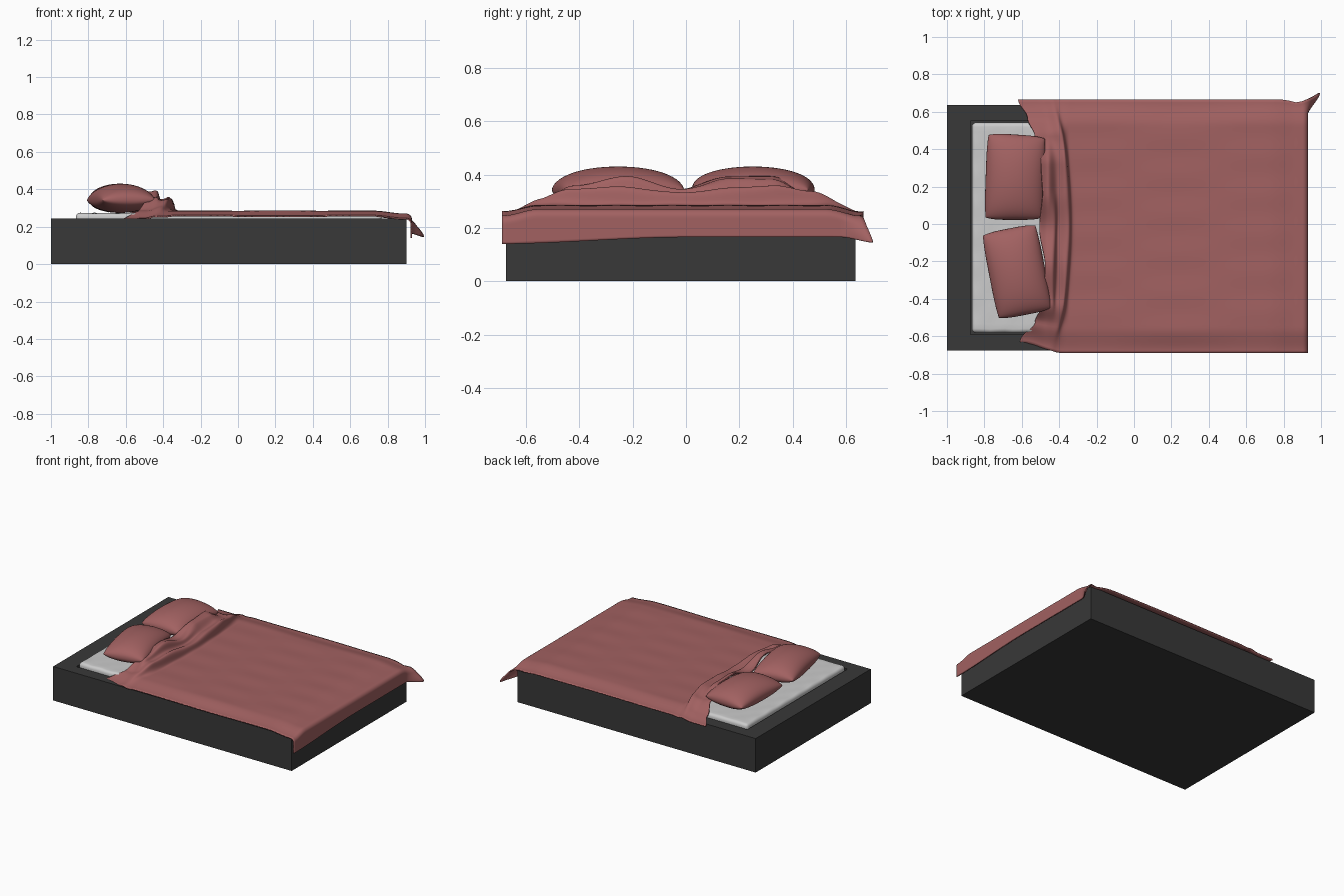
import bpy, bmesh, math
from mathutils import Matrix, Vector

if "Cube" in bpy.data.objects:
    bpy.data.objects.remove(bpy.data.objects["Cube"])


def material(name, rgb):
    m = bpy.data.materials.new(name)
    m.diffuse_color = (*rgb, 1)
    m.use_nodes = True
    m.node_tree.nodes["Principled BSDF"].inputs["Base Color"].default_value = m.diffuse_color
    return m


RED = material("red_fabric", (0.36, 0.12, 0.12))
DARK = material("dark_frame", (0.04, 0.04, 0.04))
WHITE = material("white_sheet", (0.72, 0.72, 0.72))


def finish(bm, name, mat, angle=None):
    me = bpy.data.meshes.new(name)
    bm.to_mesh(me)
    bm.free()
    ob = bpy.data.objects.new(name, me)
    bpy.context.collection.objects.link(ob)
    me.materials.append(mat)
    if angle:
        bpy.ops.object.select_all(action='DESELECT')
        bpy.context.view_layer.objects.active = ob
        ob.select_set(True)
        bpy.ops.object.shade_smooth_by_angle(angle=math.radians(angle))
    return ob


def box(x0, x1, y0, y1, z0, z1):
    bm = bmesh.new()
    mid = Vector(((x0 + x1) / 2, (y0 + y1) / 2, (z0 + z1) / 2))
    bmesh.ops.create_cube(bm, size=1, matrix=Matrix.Translation(mid)
                          @ Matrix.Diagonal((x1 - x0, y1 - y0, z1 - z0, 1)))
    return bm


def smooth(t):
    t = min(1, max(0, t))
    return t * t * (3 - 2 * t)


def interp(table, v, col=1):
    if v <= table[0][0]:
        return table[0][col]
    for a, b in zip(table, table[1:]):
        if v <= b[0]:
            return a[col] + (b[col] - a[col]) * smooth((v - a[0]) / (b[0] - a[0]))
    return table[-1][col]


def gauss(d, w):
    return math.exp(-(d / w) ** 2)


# bed frame: block with a recess for the mattress
bm = box(-1, 0.90, -0.675, 0.635, 0, 0.245)
top = max(bm.faces, key=lambda f: f.calc_center_median().z)
bmesh.ops.inset_region(bm, faces=[top], thickness=0.06)
for v in top.verts:
    v.co.x = -0.875 if v.co.x < 0 else 0.775
    v.co.y = -0.59 if v.co.y < 0 else 0.55
well = bmesh.ops.extrude_discrete_faces(bm, faces=[top])["faces"][0]
for v in well.verts:
    v.co.z = 0.12
finish(bm, "bed_frame", DARK)

# mattress: soft-edged slab with faint wrinkles around the rim
bm = box(-0.867, 0.767, -0.582, 0.542, 0.12, 0.273)
bmesh.ops.bevel(bm, geom=bm.edges[:], offset=0.022, segments=4, profile=0.5, affect='EDGES')
bmesh.ops.subdivide_edges(bm, edges=[e for e in bm.edges if e.calc_length() > 0.5],
                          cuts=40, use_grid_fill=True)
for v in bm.verts:
    if v.co.z > 0.2:
        w = math.sin(v.co.x * 47) * math.sin(v.co.y * 39 + 1)
        v.co.z += 0.002 * w
        v.co.y += 0.002 * w
finish(bm, "mattress", WHITE, 60)


# pillows: two bulging sheets joined along a slightly pinched outline
def pillow(name, x, y, hx, hy, turn, skew):
    bm = bmesh.new()
    n = 28
    for side, thick in ((1, 0.088), (-1, 0.068)):
        g = [[None] * (n + 1) for _ in range(n + 1)]
        for i in range(n + 1):
            for j in range(n + 1):
                u = math.sin((i / n - 0.5) * math.pi)
                v = math.sin((j / n - 0.5) * math.pi)
                b = max(0, (1 - u * u) * (1 - v * v)) ** 0.42
                px = u * hx * (1 - 0.05 * (1 - u * u) - 0.05 * v ** 4)
                py = v * hy * (1 - 0.05 * u ** 4) * (1 + skew * u)
                g[i][j] = bm.verts.new((px, py, side * thick * b))
        for i in range(n):
            for j in range(n):
                q = [g[i][j], g[i + 1][j], g[i + 1][j + 1], g[i][j + 1]]
                bm.faces.new(q if side > 0 else q[::-1])
    bmesh.ops.remove_doubles(bm, verts=bm.verts[:], dist=1e-5)
    bmesh.ops.recalc_face_normals(bm, faces=bm.faces[:])
    ob = finish(bm, name, RED, 75)
    ob.location = (x, y, 0.342)
    ob.rotation_euler = (0, 0, math.radians(turn))


pillow("pillow_left", -0.635, 0.25, 0.158, 0.228, -2, -0.02)
pillow("pillow_right", -0.625, -0.255, 0.15, 0.235, 11, 0.0)

# blanket: y, head-end x, lift where it rests against the pillows
HEAD = [(-0.69, -0.61, -0.015), (-0.55, -0.53, 0.0), (-0.42, -0.485, 0.07),
        (-0.22, -0.475, 0.118), (-0.02, -0.505, 0.062), (0.16, -0.487, 0.118),
        (0.32, -0.495, 0.115), (0.47, -0.53, 0.045), (0.57, -0.57, -0.005),
        (0.665, -0.62, -0.015)]
FALL = [(-0.52, 1.0), (-0.46, 0.85), (-0.40, 0.35), (-0.345, 0.0)]


def surface(x, y):
    drape = smooth((abs(y + 0.015) - 0.54) / 0.13)
    z = 0.285 - 0.024 * drape - 0.015 * smooth((x - 0.72) / 0.17)
    z += interp(HEAD, y, 2) * interp(FALL, x)
    z += 0.0015 * math.sin(y * 30) * math.sin(x * 7)
    # rolled folds in front of the pillows
    inner = 1 - smooth((abs(y) - 0.45) / 0.2)
    ridge = gauss(x - (-0.37 - 0.17 * y * y), 0.026) * (0.25 + 0.75 * inner)
    second = gauss(x - (-0.435 + 0.03 * y), 0.018) * smooth((0.2 - y) / 0.2) * inner
    z += 0.037 * ridge + 0.016 * second
    px = x + 0.022 * ridge + 0.012 * second
    py = y
    if y < -0.4:
        py += 0.055 * smooth((-0.38 - x) / 0.22) * smooth((-0.4 - y) / 0.28)
    return px, py, z


bm = bmesh.new()
NY, NA, NB, NC = 90, 44, 34, 16
rows = []
for j in range(NY + 1):
    y = -0.69 + 1.355 * j / NY
    xh = interp(HEAD, y)
    row = [surface(xh + (-0.30 - xh) * i / NA, y) for i in range(NA)]
    row += [surface(-0.30 + 1.20 * i / NB, y) for i in range(NB + 1)]
    ztop = row[-1][2]
    zend = 0.165 - 0.025 * smooth(-y / 0.7)
    flare = smooth((y - 0.585) / 0.08)
    for i in range(1, NC + 1):
        t = i / NC
        if t < 0.4:
            a = t / 0.4 * math.pi / 2
            x, z = 0.90 + 0.03 * math.sin(a), ztop - 0.03 * (1 - math.cos(a))
        else:
            x = 0.93
            z = ztop - 0.03 + (zend - ztop + 0.03) * (t - 0.4) / 0.6
        k = flare * smooth(t)
        row.append((x + 0.065 * k, y + 0.034 * k, z - 0.02 * k))
    # slight tuck in the far edge just before the loose corner
    row = [(x, y2 - 0.015 * smooth((y - 0.6) / 0.06) * gauss(x - 0.87, 0.04), z)
           for x, y2, z in row]
    rows.append([bm.verts.new(p) for p in row])
for a, b in zip(rows, rows[1:]):
    for i in range(len(a) - 1):
        bm.faces.new((a[i], a[i + 1], b[i + 1], b[i]))
blanket = finish(bm, "blanket", RED, 60)
mod = blanket.modifiers.new("thickness", 'SOLIDIFY')
mod.thickness = 0.008
mod.offset = -1
